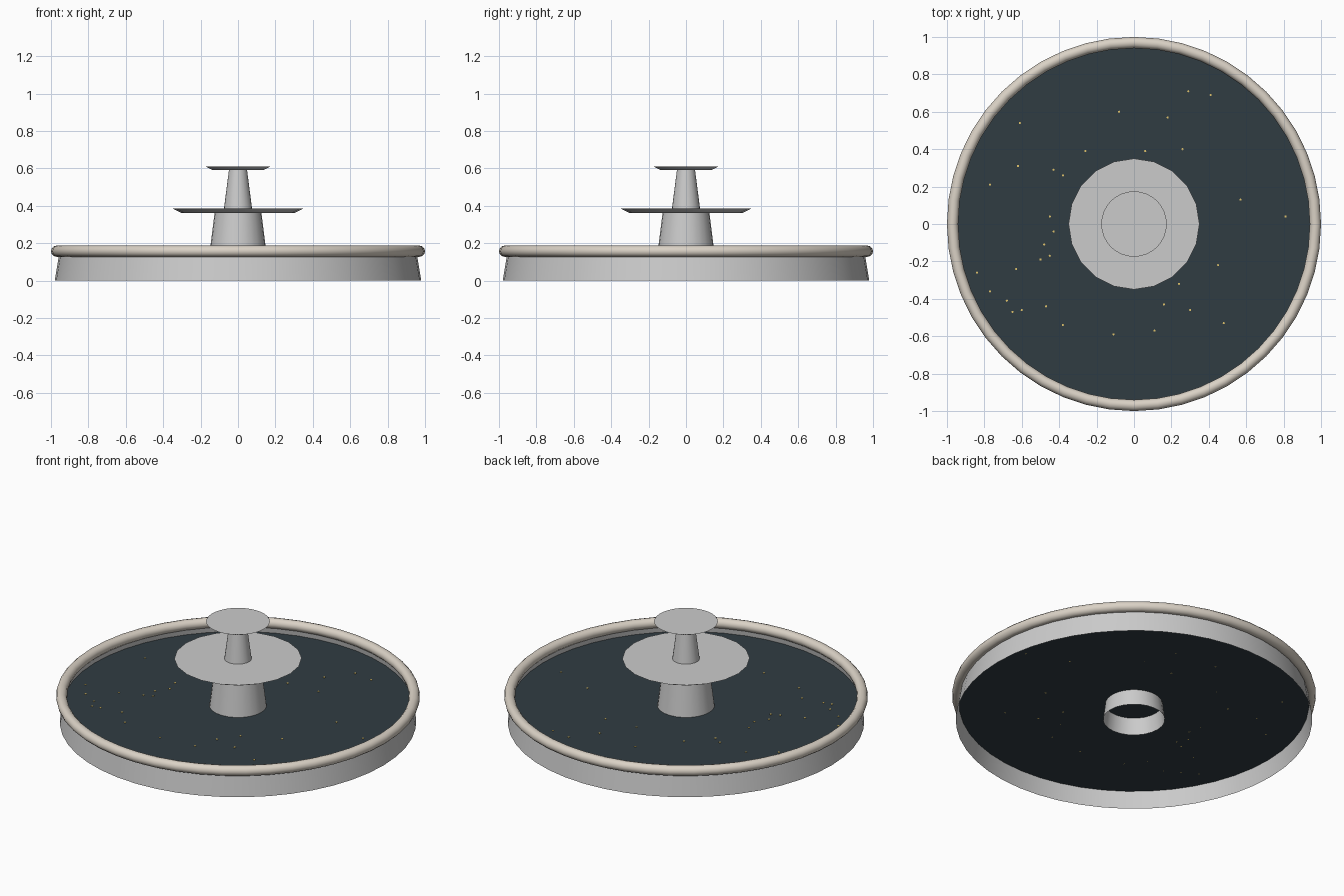
import bpy, bmesh, math

if "Cube" in bpy.data.objects:
    bpy.data.objects.remove(bpy.data.objects["Cube"])


def material(name, color):
    m = bpy.data.materials.new(name)
    m.diffuse_color = (*color, 1)
    m.use_nodes = True
    m.node_tree.nodes["Principled BSDF"].inputs["Base Color"].default_value = m.diffuse_color
    return m


def finish(bm, name, mat=None, smooth=True):
    bmesh.ops.remove_doubles(bm, verts=bm.verts, dist=1e-5)
    bmesh.ops.recalc_face_normals(bm, faces=bm.faces)
    me = bpy.data.meshes.new(name)
    bm.to_mesh(me)
    bm.free()
    ob = bpy.data.objects.new(name, me)
    bpy.context.collection.objects.link(ob)
    if mat:
        me.materials.append(mat)
    if smooth:
        bpy.ops.object.select_all(action='DESELECT')
        ob.select_set(True)
        bpy.context.view_layer.objects.active = ob
        bpy.ops.object.shade_smooth_by_angle(angle=math.radians(40))
    return ob


def lathe(name, profile, sides, mat=None):
    """Spin a list of (radius, z) points around the z axis."""
    bm = bmesh.new()
    vs = [bm.verts.new((r, 0, z)) for r, z in profile]
    es = [bm.edges.new(p) for p in zip(vs, vs[1:])]
    bmesh.ops.spin(bm, geom=vs + es, cent=(0, 0, 0), axis=(0, 0, 1),
                   angle=math.tau, steps=sides, use_duplicate=False)
    return finish(bm, name, mat)


stone = material("pale_stone", (0.70, 0.64, 0.56))
water = material("dark_water", (0.03, 0.045, 0.055))
gold = material("gold", (0.75, 0.55, 0.15))

# Basin: sloped wall, rounded rim and water sheet
lathe("basin_wall", [(0.98, 0), (0.953, 0.16)], 48)
rim = [(0.97 + 0.03 * math.cos(a), 0.157 + 0.03 * math.sin(a))
       for a in (math.tau * i / 12 for i in range(13))]
lathe("basin_rim", rim, 48, stone)
bm = bmesh.new()
bmesh.ops.create_circle(bm, cap_ends=True, segments=48, radius=0.962)
bmesh.ops.translate(bm, verts=bm.verts, vec=(0, 0, 0.10))
finish(bm, "water_surface", water, smooth=False)

# Two tiers: tapered column with a shallow dish on top
lathe("lower_column", [(0.17, 0), (0.125, 0.365)], 24)
lathe("lower_dish", [(0, 0.36), (0.30, 0.36), (0.35, 0.385), (0, 0.385)], 20)
lathe("upper_column", [(0.077, 0.37), (0.048, 0.595)], 24)
lathe("upper_dish", [(0, 0.59), (0.135, 0.59), (0.175, 0.61), (0, 0.61)], 32)

# Coins lying in the water
coins = [(-.61, .54), (-.62, .31), (-.77, .21), (-.43, .29), (-.38, .26),
         (-.26, .39), (-.08, .60), (.06, .39), (.18, .57), (.29, .71),
         (.41, .69), (.26, .40), (.57, .13), (.81, .04), (.45, -.22),
         (.24, -.32), (.16, -.43), (.30, -.46), (.48, -.53), (.11, -.57),
         (-.11, -.59), (-.38, -.54), (-.47, -.44), (-.60, -.46), (-.65, -.47),
         (-.68, -.41), (-.77, -.36), (-.84, -.26), (-.63, -.24), (-.50, -.19),
         (-.45, -.17), (-.48, -.11), (-.43, -.04), (-.45, .04)]
bm = bmesh.new()
for x, y in coins:
    made = bmesh.ops.create_cone(bm, cap_ends=True, segments=8, radius1=0.006,
                                 radius2=0.006, depth=0.003)
    bmesh.ops.translate(bm, verts=made["verts"], vec=(x, y, 0.1015))
finish(bm, "coins", gold, smooth=False)
